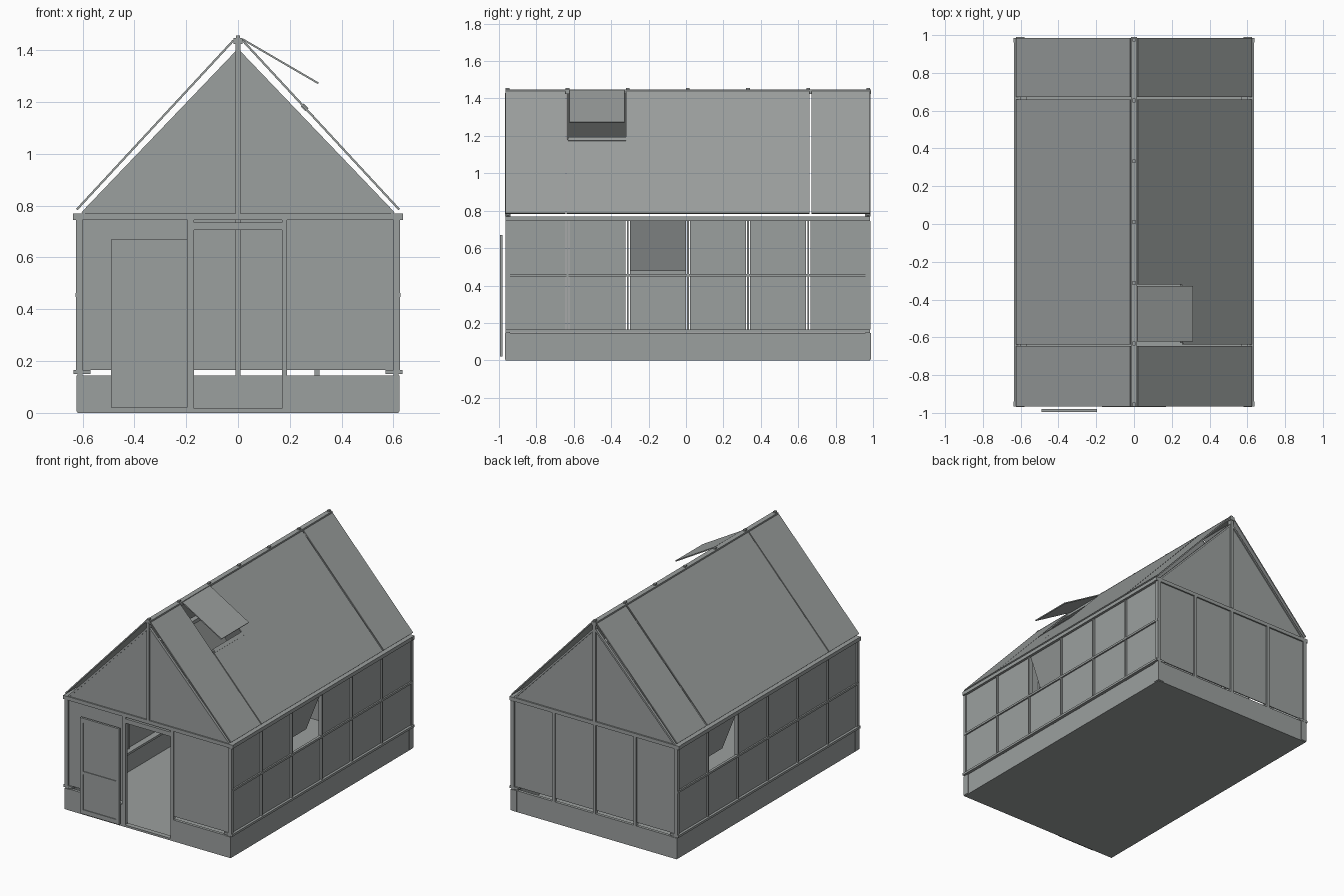
import bpy, bmesh
from mathutils import Vector

cube = bpy.data.objects.get("Cube")
if cube:
    bpy.data.objects.remove(cube, do_unlink=True)


def material(name, rgb):
    m = bpy.data.materials.new(name)
    m.use_nodes = True
    m.diffuse_color = (*rgb, 1)
    m.node_tree.nodes["Principled BSDF"].inputs["Base Color"].default_value = (*rgb, 1)
    return m


grey = material("cool grey", (0.33, 0.35, 0.345))


def prism(name, profile, y0, y1):
    """Extrude an (x, z) outline along y."""
    bm = bmesh.new()
    face = bm.faces.new([bm.verts.new((x, y0, z)) for x, z in profile])
    new = bmesh.ops.extrude_face_region(bm, geom=[face])["geom"]
    moved = [v for v in new if isinstance(v, bmesh.types.BMVert)]
    bmesh.ops.translate(bm, verts=moved, vec=(0, y1 - y0, 0))
    bmesh.ops.recalc_face_normals(bm, faces=bm.faces)
    mesh = bpy.data.meshes.new(name)
    bm.to_mesh(mesh)
    bm.free()
    mesh.materials.append(grey)
    ob = bpy.data.objects.new(name, mesh)
    bpy.context.collection.objects.link(ob)
    return ob


def box(name, x0, x1, y0, y1, z0, z1):
    return prism(name, [(x0, z0), (x1, z0), (x1, z1), (x0, z1)], y0, y1)


def slab(name, a, b, thick, y0, y1):
    """Thin board whose section runs from a to b in the xz plane."""
    a, b = Vector(a), Vector(b)
    n = Vector((a.y - b.y, b.x - a.x)).normalized() * thick / 2
    return prism(name, [a + n, b + n, b - n, a - n], y0, y1)


W, FRONT, BACK = 0.62, -0.965, 0.985
SILL, EAVE, MID = 0.165, 0.745, 0.455
BAYS = [FRONT + 0.01 + i * (BACK - FRONT - 0.02) / 6 for i in range(7)]

# Floor and plinth, open at the doorway
box("floor", -W, W, FRONT, BACK, 0, 0.012)
box("plinth_back", -W, W, BACK - 0.02, BACK, 0.012, 0.145)
for s, side in ((-1, "right"), (1, "left")):
    xs = sorted((s * 0.17, s * W))
    box("plinth_front_" + side, *xs, FRONT, FRONT + 0.02, 0.012, 0.145)
    xs = sorted((s * (W - 0.02), s * W))
    box("plinth_" + side, *xs, FRONT, BACK, 0.012, 0.145)
    for y0 in (FRONT - 0.004, BACK - 0.04):
        xs = sorted((s * (W - 0.04), s * (W + 0.004)))
        box("plinth_corner_" + side, *xs, y0, y0 + 0.044, 0.005, 0.145)

# Side walls: rails, posts and glazing with one tilting pane each
for s, side, open_bay in ((-1, "right", 4), (1, "left", 2)):
    def span(a, b):
        return sorted((s * a, s * b))
    box("sill_rail_" + side, *span(0.57, 0.635), FRONT, BACK, 0.15, SILL)
    box("eave_beam_" + side, *span(0.60, 0.635), FRONT, BACK, EAVE, 0.77)
    box("middle_rail_" + side, *span(0.61, 0.628), FRONT, BACK, MID - 0.007, MID + 0.007)
    for i, y in enumerate(BAYS):
        w = 0.011 if i in (0, 6) else 0.005
        box("side_post_" + side, *span(0.60, 0.626), y - w, y + w, SILL, EAVE)
    for i in range(6):
        y0, y1 = BAYS[i] + 0.011, BAYS[i + 1] - 0.011
        box("lower_pane_" + side, *span(0.612, 0.618), y0, y1, SILL, MID)
        if i == open_bay:
            slab("tilted_pane_" + side, (s * 0.615, EAVE), (s * 0.51, 0.48), 0.006, y0, y1)
        else:
            box("upper_pane_" + side, *span(0.612, 0.618), y0, y1, MID, EAVE)

# Gable ends: beam, king post, triangular glazing
for end, y in (("front", FRONT), ("back", BACK - 0.025)):
    box("gable_beam_" + end, -0.637, 0.637, y, y + 0.025, EAVE, 0.77)
    box("king_post_" + end, -0.01, 0.01, y - 0.002, y + 0.027, 0.77, 1.43)
    prism("gable_glass_" + end, [(-0.60, 0.77), (0.60, 0.77), (0, 1.40)],
          y + 0.009, y + 0.015)
    for s in (-1, 1):
        slab("gable_trim_" + end, (s * 0.60, 0.77), (0, 1.397), 0.012, y + 0.004, y + 0.022)

# Front wall: doorway posts, lintel and side glazing
for x in (-0.61, -0.185, 0.18, 0.61):
    box("front_post", x - 0.01, x + 0.01, FRONT, FRONT + 0.025, 0.145, EAVE)
for s in (-1, 1):
    xs = sorted((s * 0.19, s * 0.60))
    box("front_glass", *xs, FRONT + 0.009, FRONT + 0.015, SILL, EAVE)
    xs = sorted((s * 0.17, s * 0.18))
    box("door_jamb", *xs, FRONT, FRONT + 0.025, 0.012, EAVE)
box("lintel", -0.17, 0.17, FRONT, FRONT + 0.02, 0.705, 0.735)
box("threshold", -0.17, 0.17, FRONT - 0.004, FRONT + 0.03, 0.005, 0.016)

# Back wall: five posts and four panes
back_x = [-0.61, -0.305, 0, 0.305, 0.61]
for x in back_x:
    box("back_post", x - 0.01, x + 0.01, BACK - 0.025, BACK, 0.145, EAVE)
for a, b in zip(back_x, back_x[1:]):
    box("back_glass", a + 0.01, b - 0.01, BACK - 0.016, BACK - 0.01, SILL, EAVE)

# Sliding door standing in front of the wall
D0, D1 = -0.995, -0.98
box("door_panel", -0.48, -0.21, D0 + 0.005, D1 - 0.003, 0.03, 0.66)
for x0, x1 in ((-0.49, -0.465), (-0.22, -0.195)):
    box("door_stile", x0, x1, D0, D1, 0.02, 0.67)
for z0, z1 in ((0.02, 0.05), (0.29, 0.31), (0.64, 0.67)):
    box("door_rail", -0.465, -0.22, D0, D1, z0, z1)

# Roof sheets, with an opening on the left slope
RIDGE, FOOT, HOLE = (0.018, 1.437), (0.622, 0.785), (0.258, 1.178)
sheets = [(-1, RIDGE, FRONT, -0.645), (-1, RIDGE, -0.638, 0.66), (-1, RIDGE, 0.672, BACK),
          (1, RIDGE, FRONT, -0.645), (1, HOLE, -0.638, -0.32),
          (1, RIDGE, -0.32, 0.66), (1, RIDGE, 0.672, BACK)]
for s, top, y0, y1 in sheets:
    slab("roof_sheet", (s * top[0], top[1]), (s * FOOT[0], FOOT[1]), 0.008, y0, y1)
slab("vent_sill", (0.248, 1.188), (0.266, 1.17), 0.016, -0.63, -0.32)
slab("open_vent", (0.018, 1.442), (0.31, 1.272), 0.007, -0.622, -0.328)

# Ridge beam and its clips
box("ridge_beam", -0.017, 0.017, FRONT, BACK + 0.005, 1.423, 1.447)
for y in BAYS:
    box("ridge_clip", -0.008, 0.008, y - 0.01, y + 0.01, 1.44, 1.457)
